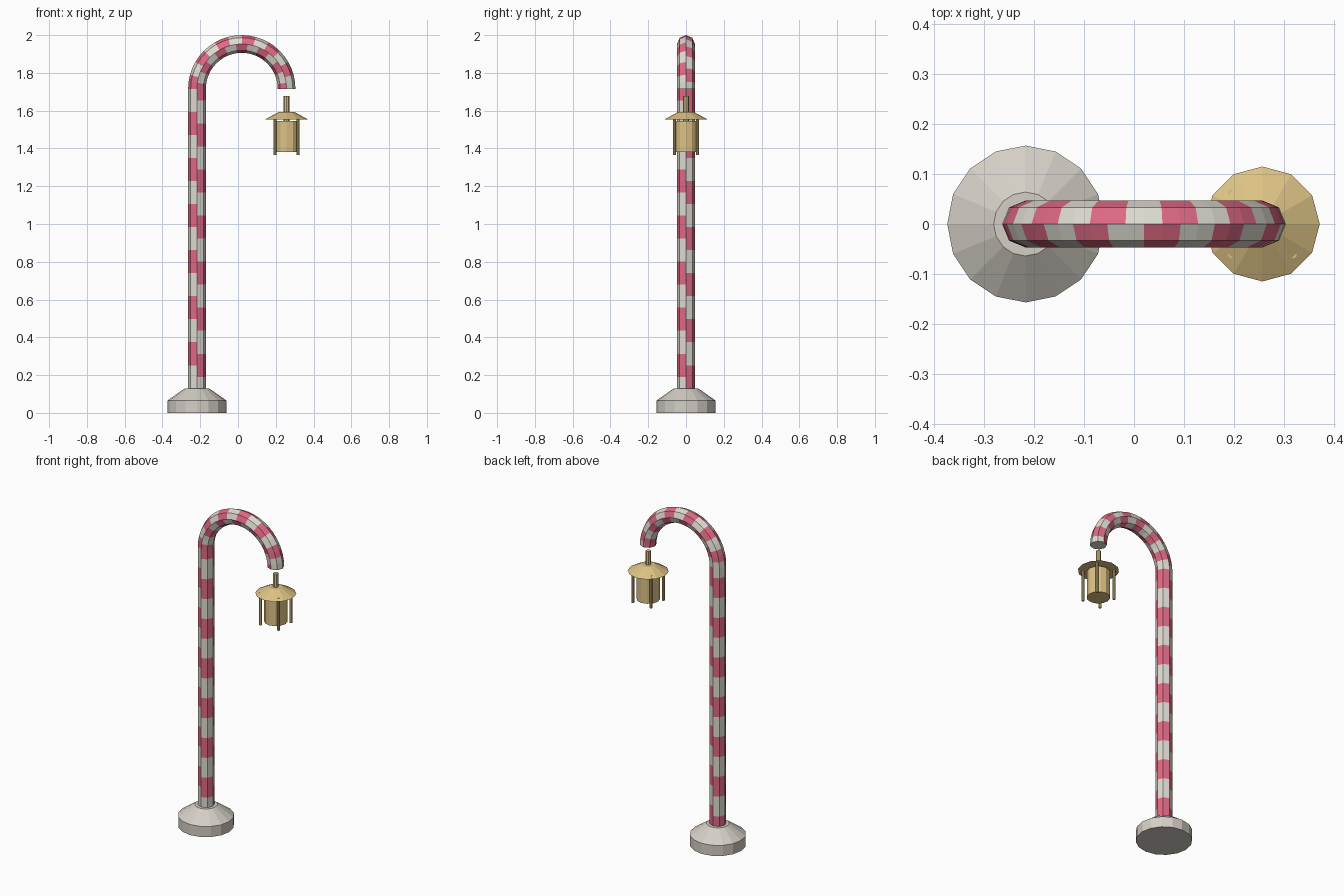
import bpy, bmesh
from math import sin, cos, pi
from mathutils import Vector

cube = bpy.data.objects.get("Cube")
if cube:
    bpy.data.objects.remove(cube, do_unlink=True)


def material(name, rgb):
    m = bpy.data.materials.new(name)
    m.use_nodes = True
    m.diffuse_color = (*rgb, 1)
    m.node_tree.nodes["Principled BSDF"].inputs["Base Color"].default_value = (*rgb, 1)
    return m


STONE = material("warm stone", (0.66, 0.62, 0.56))
CREAM = material("cream white", (0.72, 0.70, 0.63))
RED = material("candy red", (0.72, 0.14, 0.23))
BRASS = material("pale brass", (0.72, 0.54, 0.23))


def add_object(name, bm, *mats):
    bmesh.ops.recalc_face_normals(bm, faces=bm.faces)
    mesh = bpy.data.meshes.new(name)
    bm.to_mesh(mesh)
    bm.free()
    for m in mats:
        mesh.materials.append(m)
    obj = bpy.data.objects.new(name, mesh)
    bpy.context.collection.objects.link(obj)
    return obj


def skin(bm, rings, stripe=lambda i, j: 0):
    """Bridge rings of points into a capped tube; stripe picks each face's material."""
    rows = [[bm.verts.new(p) for p in ring] for ring in rings]
    n = len(rows[0])
    for i, (low, high) in enumerate(zip(rows, rows[1:])):
        for j in range(n):
            k = (j + 1) % n
            face = bm.faces.new((low[j], low[k], high[k], high[j]))
            face.material_index = stripe(i, j)
    bm.faces.new(rows[0][::-1])
    bm.faces.new(rows[-1])


def lathe(name, x, y, profile, sides, mat):
    bm = bmesh.new()
    turn = [2 * pi * j / sides for j in range(sides)]
    skin(bm, [[(x + r * cos(a), y + r * sin(a), z) for a in turn] for r, z in profile])
    return add_object(name, bm, mat)


POLE_X, LAMP_X = -0.217, 0.257
BASE_TOP, BEND_Z = 0.13, 1.716

# Foot of the post
lathe("base", POLE_X, 0, [(0.157, 0), (0.157, 0.065), (0.064, BASE_TOP)], 16, STONE)

# Hooked pole: octagonal tube swept up a straight and over a half circle
TUBE, SIDES, STRAIGHT, BEND = 0.047, 8, 26, 24
bend_radius = (LAMP_X - POLE_X) / 2
bend_centre = Vector(((LAMP_X + POLE_X) / 2, 0, BEND_Z))


def ring(centre, inward):
    back = Vector((0, 1, 0))
    angles = [2 * pi * j / SIDES for j in range(SIDES)]
    return [centre + TUBE * (cos(a) * inward + sin(a) * back) for a in angles]


rings = []
for i in range(STRAIGHT):
    z = BASE_TOP + (BEND_Z - BASE_TOP) * i / STRAIGHT
    rings.append(ring(Vector((POLE_X, 0, z)), Vector((1, 0, 0))))
for i in range(BEND + 1):
    a = pi * i / BEND
    inward = Vector((cos(a), 0, -sin(a)))
    rings.append(ring(bend_centre - bend_radius * inward, inward))


# Spiral stripe: each quarter of the tube starts one step lower than the last
def spiral(i, j):
    quarter = j * 4 // SIDES
    return 1 if (i + quarter) % 4 < 2 else 0


bm = bmesh.new()
skin(bm, rings, spiral)
add_object("striped_pole", bm, CREAM, RED)

# Lantern
lathe("lantern_roof", LAMP_X, 0, [(0.115, 1.553), (0.04, 1.594)], 12, BRASS)
lathe("lantern_body", LAMP_X, 0, [(0.066, 1.381), (0.066, 1.545)], 12, BRASS)
lathe("lantern_stem", LAMP_X, 0, [(0.015, 1.54), (0.015, 1.677)], 8, BRASS)
for side, sx in (("right", -1), ("left", 1)):
    for end, sy in (("front", -1), ("back", 1)):
        lathe(f"lantern_post_{end}_{side}", LAMP_X + 0.061 * sx, 0.061 * sy,
              [(0.008, 1.365), (0.008, 1.565)], 8, BRASS)
